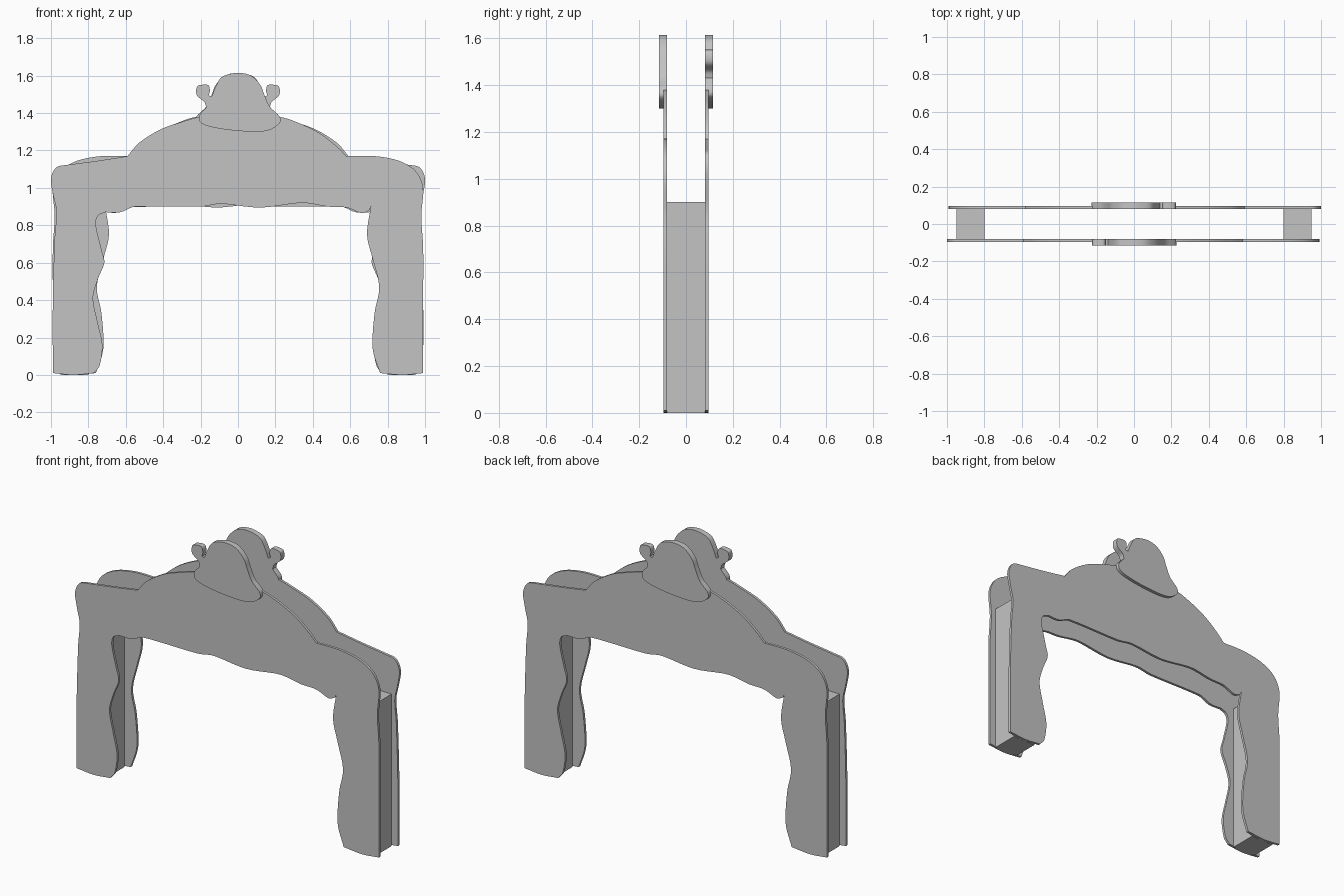
import bpy
import bmesh
from mathutils import Vector

cube = bpy.data.objects.get("Cube")
if cube:
    bpy.data.objects.remove(cube, do_unlink=True)

grey = bpy.data.materials.new("plain grey")
grey.use_nodes = True
tone = (0.55, 0.55, 0.55, 1)
grey.diffuse_color = tone
grey.node_tree.nodes["Principled BSDF"].inputs["Base Color"].default_value = tone


def smooth_stroke(points, steps=5):
    """Pass a soft curve through the points, leaving out the last one."""
    pts = [Vector(p) / 100 for p in points]
    pts = [2 * pts[0] - pts[1]] + pts + [2 * pts[-1] - pts[-2]]
    result = []
    for a, b, c, d in zip(pts, pts[1:], pts[2:], pts[3:]):
        start, end = (c - a) / 2, (d - b) / 2
        # Keep tangents short where long and short spans meet
        span = (c - b).length
        for tangent in (start, end):
            if tangent.length > span:
                tangent *= span / tangent.length
        for i in range(steps):
            t = i / steps
            ease = t * t * (3 - 2 * t)
            result.append(b * (1 - ease) + c * ease
                          + start * t * (1 - t) ** 2
                          - end * t * t * (1 - t))
    return result


def finish(name, bm):
    bmesh.ops.recalc_face_normals(bm, faces=bm.faces)
    mesh = bpy.data.meshes.new(name)
    bm.to_mesh(mesh)
    bm.free()
    mesh.materials.append(grey)
    obj = bpy.data.objects.new(name, mesh)
    bpy.context.collection.objects.link(obj)
    return obj


def cut_board(name, strokes, outer, inner, turn):
    """Flat board with a drawn outline; turn = -1 faces it backwards."""
    outline = [p for stroke in strokes for p in smooth_stroke(stroke)]
    bm = bmesh.new()
    rings = [[bm.verts.new((p.x * turn, y * turn, p.y)) for p in outline]
             for y in (-outer, -inner)]
    for ring in rings:
        bm.faces.new(ring)
    front, back = rings
    for i in range(len(front)):
        bm.faces.new((front[i - 1], front[i], back[i], back[i - 1]))
    obj = finish(name, bm)
    bpy.ops.object.select_all(action='DESELECT')
    obj.select_set(True)
    bpy.context.view_layer.objects.active = obj
    bpy.ops.object.shade_smooth_by_angle()


def pillar(name, side):
    bm = bmesh.new()
    bmesh.ops.create_cube(bm, size=1)
    bmesh.ops.scale(bm, vec=(0.15, 0.162, 0.9), verts=bm.verts)
    bmesh.ops.translate(bm, vec=(0.875 * side, 0, 0.45), verts=bm.verts)
    finish(name, bm)


# Arch outline in hundredths, each stroke running to a sharp corner
left_outer = [(-99, 1), (-99, 40), (-98, 74), (-97, 87), (-99, 97),
              (-100, 105), (-97, 111), (-90, 112.5)]
left_shoulder = [(-90, 112.5), (-75, 114.5), (-59, 117)]
hump = [(-59, 117), (-53, 124), (-42, 131), (-31, 135), (-20, 138), (0, 139),
        (22, 138), (33, 134.5), (44, 129), (53, 122), (58, 117)]
right_outer = [(58, 117), (73, 117), (86, 114.5), (95, 109), (99, 100),
               (98, 85), (99, 68), (99, 40), (99, 1)]
right_foot = [(99, 1), (88, 0), (76, 1)]
right_inner = [(76, 1), (72, 14), (73, 33), (75.5, 47), (72, 62), (69, 75),
               (71, 90)]
underside = [(71, 90), (70, 88), (66, 86.5), (58, 89.5), (48, 90), (34, 92),
             (12, 89.5), (-9, 91.5), (-20, 90), (-55, 90), (-63, 87),
             (-71, 87)]
left_inner = [(-71, 87), (-75, 85), (-76, 80), (-73, 67), (-71.5, 60),
              (-75, 51), (-77.5, 41), (-75, 28), (-72.5, 16), (-74, 5),
              (-77, 1)]
left_foot = [(-77, 1), (-88, 0), (-99, 1)]
arch = [left_outer, left_shoulder, hump, right_outer, right_foot,
        right_inner, underside, left_inner, left_foot]

# Crest outline: small knob on one side, dome, rounded base
knob = [(-17, 143), (-18, 146), (-22, 149.5), (-22, 154), (-20, 155),
        (-16, 155), (-15, 152), (-15.5, 149.5), (-14, 149)]
dome = [(-14, 149), (-12, 154), (-9, 159), (-4, 161), (1, 161.5), (7, 160),
        (12, 155), (14, 150), (17, 143.5), (22, 138.5), (22.5, 135),
        (17, 131), (9, 130), (-5, 131), (-16, 133), (-20.5, 135.5),
        (-20.5, 139), (-17, 143)]
crest = [knob, dome]

# Front and back are the same pair of boards, turned half round
for label, turn in (("front", 1), ("back", -1)):
    cut_board(label + "_arch_panel", arch, 0.096, 0.081, turn)
    cut_board(label + "_crest", crest, 0.115, 0.081, turn)

# Posts joining the boards
pillar("left_pillar", 1)
pillar("right_pillar", -1)
